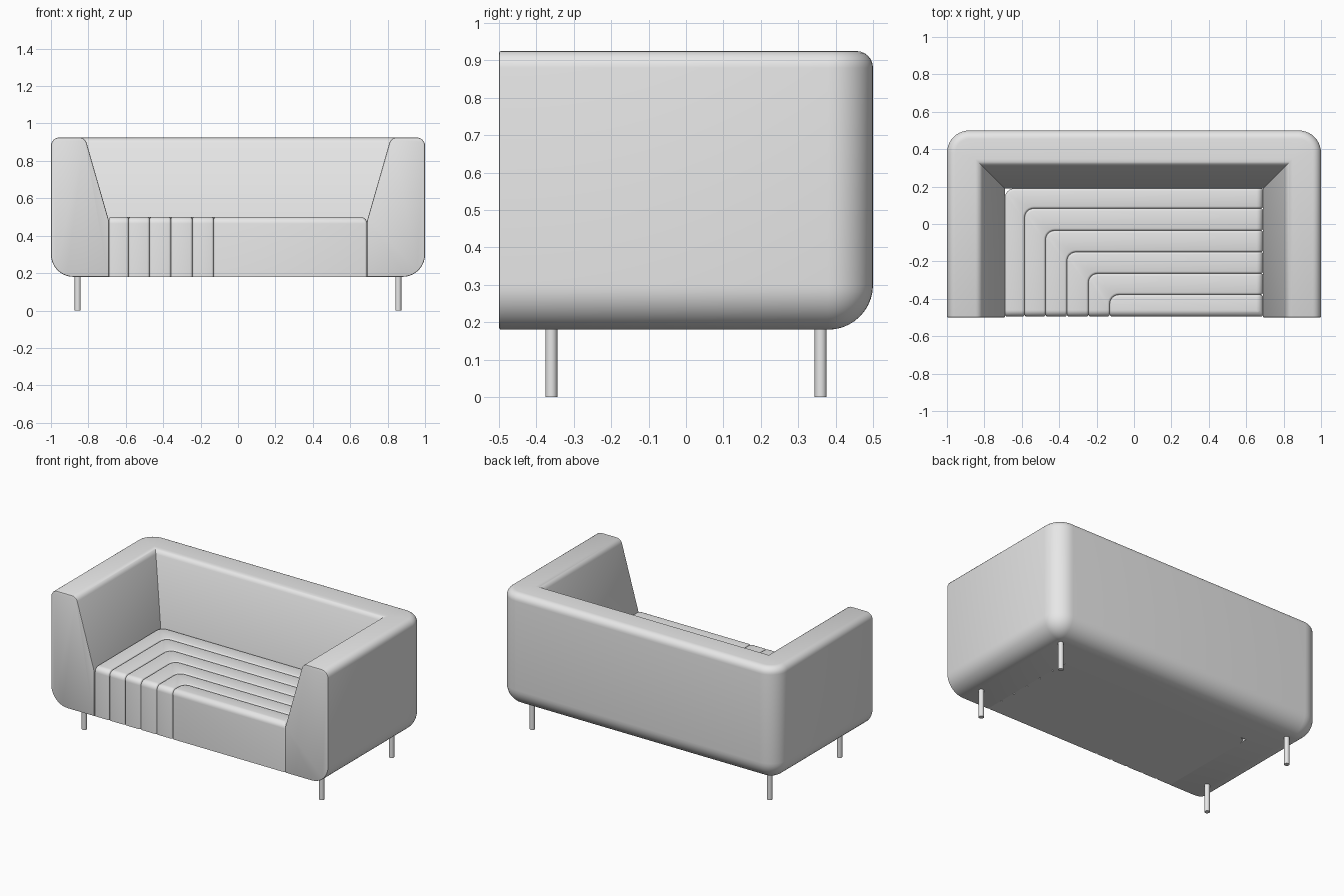
import bpy, bmesh, math

if "Cube" in bpy.data.objects:
    bpy.data.objects.remove(bpy.data.objects["Cube"], do_unlink=True)

grey = bpy.data.materials.new("light_grey")
grey.use_nodes = True
grey.diffuse_color = (0.8, 0.8, 0.8, 1)
grey.node_tree.nodes["Principled BSDF"].inputs["Base Color"].default_value = (0.8, 0.8, 0.8, 1)

BOTTOM, TOP, SEAT_TOP = 0.18, 0.925, 0.5
FRONT = -0.5


def arc(cx, cy, r, a0, a1, n):
    """Points on an arc, angles in degrees."""
    return [(cx + r * math.cos(math.radians(a0 + (a1 - a0) * i / n)),
             cy + r * math.sin(math.radians(a0 + (a1 - a0) * i / n))) for i in range(n + 1)]


def finish(bm, name):
    bmesh.ops.recalc_face_normals(bm, faces=bm.faces)
    mesh = bpy.data.meshes.new(name)
    bm.to_mesh(mesh)
    bm.free()
    mesh.materials.append(grey)
    obj = bpy.data.objects.new(name, mesh)
    bpy.context.collection.objects.link(obj)
    bpy.ops.object.select_all(action='DESELECT')
    obj.select_set(True)
    bpy.context.view_layer.objects.active = obj
    bpy.ops.object.shade_smooth_by_angle(angle=math.radians(35))
    return obj


def build_shell():
    """Arms and back: one section (inset, height) swept round a U path."""
    R, r = 0.12, 0.045
    tilt = math.degrees(math.atan2(0.125, TOP - SEAT_TOP))
    section = arc(R, BOTTOM + R, R, 270, 180, 10)
    section += arc(r, TOP - r, r, 180, 90, 6)
    # rounded inner lip meeting the sloped inner face
    section += arc(0.152, TOP - 0.04, 0.04, 90, tilt, 6)
    section += [(0.31, SEAT_TOP - 0.02), (0.31, BOTTOM)]

    bm = bmesh.new()
    rows = []
    for d, z in section:
        rad = max(R - d, 0)
        c = 1 - d - rad
        cy = 0.5 - d - rad
        half = [(1 - d, FRONT)] + arc(c, cy, rad, 0, 90, 10)
        path = half + [(-x, y) for x, y in reversed(half)]
        rows.append([bm.verts.new((x, y, z)) for x, y in path])
    n = len(rows)
    for i in range(n):
        a, b = rows[i], rows[(i + 1) % n]
        for j in range(len(a) - 1):
            bm.faces.new((a[j], a[j + 1], b[j + 1], b[j]))
    for end in (0, -1):
        bm.faces.new([row[end] for row in rows])
    bmesh.ops.remove_doubles(bm, verts=bm.verts, dist=1e-5)
    bmesh.ops.recalc_face_normals(bm, faces=bm.faces)
    # soften the front rims
    rim = [e for e in bm.edges if all(abs(v.co.y - FRONT) < 1e-5 for v in e.verts)]
    bmesh.ops.bevel(bm, geom=rim, offset=0.006, segments=2, profile=0.5, affect='EDGES')
    finish(bm, "arms_and_back")


def build_cushion(name, outer, inner):
    """An L-shaped seat strip; the innermost one is a solid block."""
    right, front = 0.69, -0.495

    def bend(corner):
        x, y = corner
        return [(x, front)] + arc(x + 0.05, y - 0.05, 0.05, 180, 90, 6) + [(right, y)]

    outline = bend(outer)
    outline += list(reversed(bend(inner))) if inner else [(right, front)]
    bm = bmesh.new()
    base = bm.faces.new([bm.verts.new((x, y, BOTTOM)) for x, y in outline])
    ext = bmesh.ops.extrude_face_region(bm, geom=[base], use_keep_orig=True)
    for g in ext["geom"]:
        if isinstance(g, bmesh.types.BMVert):
            g.co.z = SEAT_TOP
    bmesh.ops.recalc_face_normals(bm, faces=bm.faces)

    # wide rounding along the front and right-hand ends
    def on_end(e):
        vs = [v.co for v in e.verts]
        return (all(v.z > SEAT_TOP - 1e-4 for v in vs) and
                (all(abs(v.y - front) < 1e-4 for v in vs) or
                 all(abs(v.x - right) < 1e-4 for v in vs)))
    bmesh.ops.bevel(bm, geom=[e for e in bm.edges if on_end(e)], offset=0.035,
                    segments=6, profile=0.5, affect='EDGES')
    # narrow rounding along the seams
    sharp = [e for e in bm.edges
             if len(e.link_faces) == 2 and e.calc_face_angle() > math.radians(50)
             and max(v.co.z for v in e.verts) > BOTTOM + 0.01]
    bmesh.ops.bevel(bm, geom=sharp, offset=0.012, segments=3, profile=0.5, affect='EDGES')
    finish(bm, name)


def build_leg(name, x, y):
    bm = bmesh.new()
    bmesh.ops.create_cone(bm, cap_ends=True, segments=24, radius1=0.016, radius2=0.016, depth=0.24)
    bmesh.ops.translate(bm, verts=bm.verts, vec=(x, y, 0.12))
    finish(bm, name)


build_shell()

# Nested seat strips, each stepping in from the back left corner
xs = [-0.69, -0.585, -0.473, -0.359, -0.244, -0.13]
ys = [0.19, 0.083, -0.035, -0.15, -0.265, -0.378]
corners = list(zip(xs, ys)) + [None]
for i in range(6):
    build_cushion(f"seat_strip_{i + 1}", corners[i], corners[i + 1])

for side, x in (("left", 0.857), ("right", -0.857)):
    for end, y in (("front", -0.36), ("back", 0.36)):
        build_leg(f"{end}_{side}_leg", x, y)
